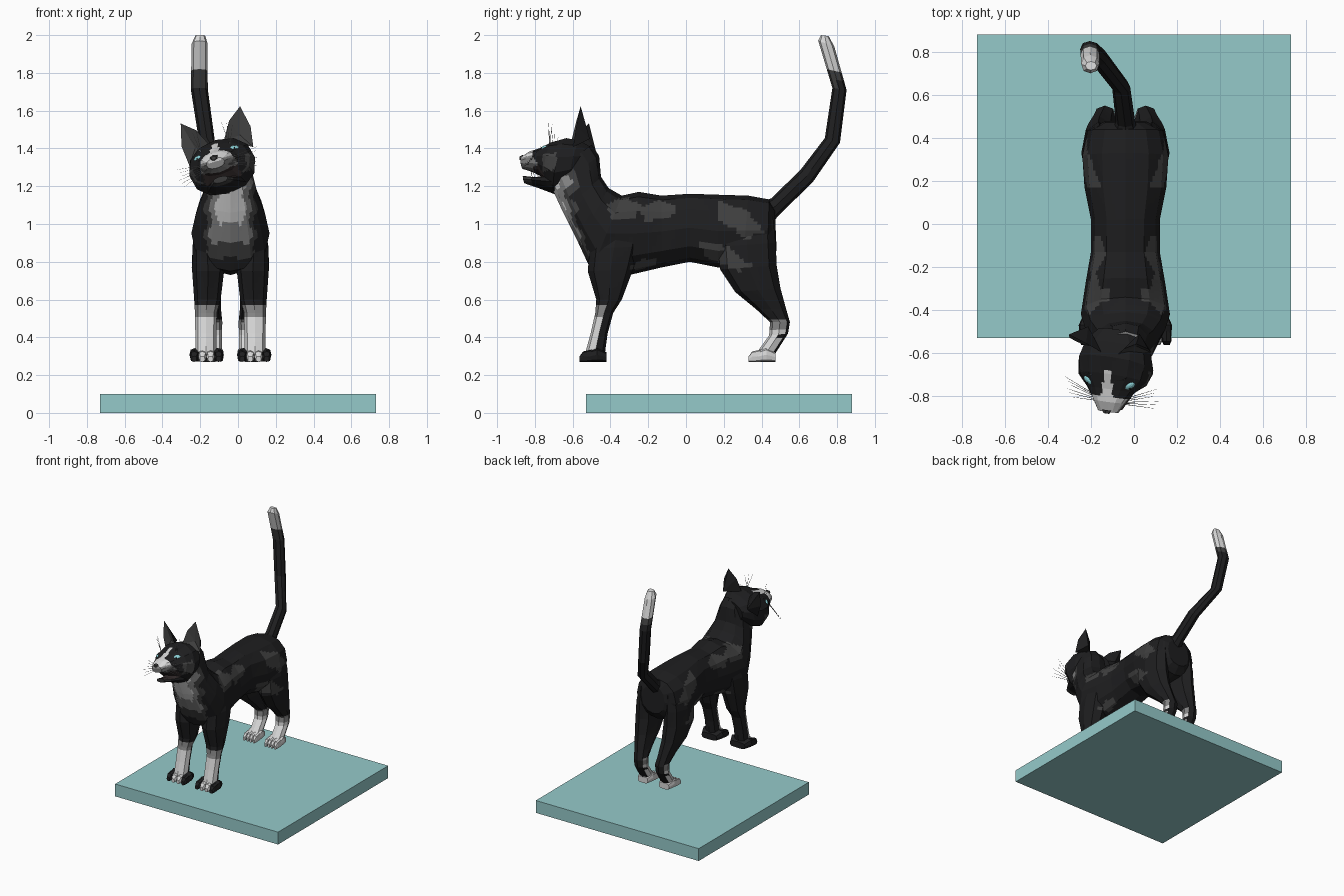
import bpy, bmesh, math
from mathutils import Matrix, Vector

if "Cube" in bpy.data.objects:
    bpy.data.objects.remove(bpy.data.objects["Cube"])

CX = -0.04  # body centre line


def mat(name, r, g, b):
    m = bpy.data.materials.new(name)
    m.diffuse_color = (r, g, b, 1)
    m.use_nodes = True
    m.node_tree.nodes["Principled BSDF"].inputs["Base Color"].default_value = m.diffuse_color
    return m


MATS = [mat("black fur", .013, .013, .014), mat("dark grey fur", .05, .05, .05),
        mat("mid grey fur", .24, .24, .24), mat("white fur", .68, .68, .68),
        mat("eye cyan", .27, .66, .70), mat("platform teal", .30, .59, .59),
        mat("mouth dark", .03, .022, .022)]
BLACK, DARK, MID, WHITE, CYAN, TEAL, MOUTH = range(7)


def finish(bm, name, rule, m=None):
    """Colour faces by rule(centre, normal) or index, then link the object."""
    bmesh.ops.recalc_face_normals(bm, faces=bm.faces[:])
    bm.normal_update()
    for f in bm.faces:
        f.material_index = rule(f.calc_center_median(), f.normal) if callable(rule) else rule
    if m:
        bm.transform(m)
    me = bpy.data.meshes.new(name)
    bm.to_mesh(me)
    bm.free()
    for k in MATS:
        me.materials.append(k)
    ob = bpy.data.objects.new(name, me)
    bpy.context.collection.objects.link(ob)
    return ob


def loft(name, rings, rule, n=10, p=.9, cuts=0, m=None):
    """Rings: (x centre, half width, top y, top z, bottom y, bottom z)."""
    bm = bmesh.new()
    loops = []
    for x, w, ya, za, yb, zb in rings:
        c = Vector((x, (ya + yb) / 2, (za + zb) / 2))
        up = Vector((0, (ya - yb) / 2, (za - zb) / 2))
        loop = []
        for i in range(n):
            t = 2 * math.pi * i / n + math.pi / 2
            co, si = math.cos(t), math.sin(t)
            co = math.copysign(abs(co) ** p, co)
            si = math.copysign(abs(si) ** p, si)
            loop.append(bm.verts.new(c + Vector((w * co, 0, 0)) + up * si))
        loops.append((c, loop))
    for (_, a), (_, b) in zip(loops, loops[1:]):
        for i in range(n):
            bm.faces.new((a[i], a[(i + 1) % n], b[(i + 1) % n], b[i]))
    for c, l in (loops[0], loops[-1]):
        v = bm.verts.new(c)
        for i in range(n):
            bm.faces.new((l[i], l[(i + 1) % n], v))
    if cuts:
        bmesh.ops.subdivide_edges(bm, edges=bm.edges[:], cuts=cuts, use_grid_fill=True)
    return finish(bm, name, rule, m)


# coat patches on both flanks: y, z, radius y, radius z, tilt in degrees
PATCHES = [(-.33, 1.08, .085, .06, 0), (-.15, 1.07, .10, .05, 5), (.28, 1.02, .13, .06, -35),
           (.20, .83, .14, .045, -25), (-.22, .78, .07, .035, 15)]


def coat(c, n):
    if abs(c.x - CX) > .07:
        for y, z, ry, rz, a in PATCHES:
            a = math.radians(a)
            dy, dz = c.y - y, c.z - z
            u = (dy * math.cos(a) + dz * math.sin(a)) / ry
            v = (dz * math.cos(a) - dy * math.sin(a)) / rz
            if math.hypot(u, v) < 1 + .12 * math.sin(5 * math.atan2(v, u)):
                return DARK
    return BLACK


def body_rule(c, n):
    d = abs(c.x - CX) + .012 * math.sin(c.z * 45)
    if c.y < -.48 and n.y < -.15:
        if c.z > 1.0 and d < .075:
            return WHITE
        if c.z > .9 and d < .105:
            return MID
        if c.z > .82 and d < .13:
            return DARK
    return coat(c, n)


# body, chest and neck
body = [(.10, .47, 1.08, .48, .86), (.175, .44, 1.13, .43, .80), (.20, .33, 1.15, .30, .78),
        (.19, .17, 1.155, .17, .77), (.16, .02, 1.16, .02, .80), (.16, -.13, 1.15, -.13, .77),
        (.185, -.25, 1.17, -.30, .73), (.207, -.34, 1.15, -.50, .75), (.185, -.41, 1.19, -.57, .90),
        (.145, -.45, 1.25, -.65, 1.06), (.115, -.46, 1.36, -.71, 1.19), (.10, -.50, 1.42, -.74, 1.24)]
loft("body", [(CX,) + r for r in body], body_rule, n=12, p=.88, cuts=5)


# legs and paws: offset, half width, back y/z, front y/z
def front_rule(c, n):
    if c.z < .57 and n.y < .25:
        return WHITE if c.z < .51 else MID
    return coat(c, n)


def hind_rule(c, n):
    if c.z < .50 and n.y < .35:
        return WHITE if c.z < .44 else MID
    return coat(c, n)


FRONT = [(.12, .05, -.24, 1.02, -.48, 1.0), (.125, .075, -.25, .88, -.51, .87),
         (.118, .085, -.28, .76, -.52, .75), (.122, .07, -.34, .60, -.475, .60),
         (.13, .058, -.385, .53, -.48, .53), (.13, .056, -.415, .42, -.505, .42),
         (.13, .056, -.43, .31, -.535, .31)]
HIND = [(.12, .05, .46, 1.04, .20, 1.02), (.125, .075, .475, .90, .17, .88),
        (.125, .08, .48, .78, .18, .76), (.12, .07, .50, .66, .26, .64),
        (.105, .055, .53, .55, .37, .55), (.095, .052, .55, .48, .445, .48),
        (.095, .05, .54, .42, .44, .41), (.095, .05, .47, .31, .375, .32)]
for side, s in (("left", -1), ("right", 1)):
    for end, leg, rule in (("front", FRONT, front_rule), ("hind", HIND, hind_rule)):
        loft(f"{end}_leg_{side}", [(CX + s * r[0],) + r[1:] for r in leg], rule, n=8, cuts=4)
    for end, off, w, y, base in (("front", .127, .09, -.42, BLACK), ("hind", .095, .06, .475, WHITE)):
        x = CX + s * off
        loft(f"{end}_paw_{side}", [(x, w * .75, y, .32, y, .27), (x, w, y - .05, .345, y - .05, .27),
                                   (x, w * .95, y - .11, .32, y - .11, .27)], base, n=12, p=.5)
        for k in range(4):
            tx = x + w * (k - 1.5) * .48
            outer = base == BLACK and (k == 0 or k == 3)
            loft(f"{end}_toe_{side}_{k + 1}",
                 [(tx, w * .23, y - .08, .335, y - .08, .27), (tx, w * .24, y - .125, .325, y - .125, .27),
                  (tx, w * .15, y - .143, .30, y - .143, .27)],
                 BLACK if outer else WHITE, n=8, p=.65)

# tail with pale tip
tail = [(CX, .06, .40, 1.12, .45, 1.0), (CX, .045, .45, 1.135, .505, 1.06),
        (-.06, .042, .605, 1.285, .67, 1.22), (-.165, .042, .735, 1.455, .815, 1.43),
        (-.205, .045, .775, 1.72, .85, 1.71), (-.203, .042, .70, 1.97, .785, 1.94),
        (-.20, .026, .715, 2.0, .755, 1.995)]
loft("tail", tail, lambda c, n: WHITE if c.z > 1.81 else DARK if c.z > 1.74 else BLACK, n=8, cuts=4)

# head, modelled upright, then rolled and turned
HEAD = (Matrix.Translation((-.085, -.63, 1.32)) @ Matrix.Rotation(math.radians(-8), 4, 'Z')
        @ Matrix.Rotation(math.radians(-16), 4, 'Y') @ Matrix.Translation((0, .63, -1.32)))


def head_rule(c, n):
    ax = abs(c.x)
    if c.y < -.69 and c.z > 1.33 and ax < .022 + .12 * max(0, -.74 - c.y):
        return WHITE
    if c.y < -.80 and c.z > 1.27:
        return WHITE if c.z > 1.34 else MID
    if c.y < -.74 and c.z < 1.33 and ax < .10:
        return MID if c.z > 1.285 else MOUTH
    if -.74 < c.y < -.66 and 1.24 < c.z < 1.33 and ax > .11:
        return DARK
    return BLACK


skull = [(.10, -.49, 1.40, -.51, 1.27), (.16, -.55, 1.435, -.60, 1.19), (.182, -.62, 1.45, -.69, 1.155),
         (.168, -.70, 1.425, -.74, 1.21), (.115, -.77, 1.395, -.775, 1.26),
         (.078, -.83, 1.38, -.82, 1.28), (.05, -.876, 1.35, -.87, 1.295)]
loft("head", [(0,) + r for r in skull], head_rule, n=12, cuts=4, m=HEAD)
jaw = [(.11, -.70, 1.25, -.69, 1.16), (.075, -.79, 1.235, -.785, 1.195), (.04, -.86, 1.248, -.855, 1.215)]
loft("lower_jaw", [(0,) + r for r in jaw],
     lambda c, n: MOUTH if n.z > .5 else DARK if c.y < -.80 else BLACK, n=10, cuts=2, m=HEAD)
loft("nose", [(0, .024, -.868, 1.368, -.868, 1.335), (0, .014, -.884, 1.36, -.884, 1.34)], DARK, n=6, m=HEAD)


def ball(name, centre, size, colour, turn):
    bm = bmesh.new()
    bmesh.ops.create_uvsphere(bm, u_segments=12, v_segments=8, radius=1)
    bm.transform(Matrix.Translation(centre) @ Matrix.Rotation(turn, 4, 'Z') @ Matrix.Diagonal((*size, 1)))
    finish(bm, name, colour, HEAD)


def whisker(name, a, b):
    a, b = Vector(a), Vector(b)
    bm = bmesh.new()
    bmesh.ops.create_cone(bm, segments=3, radius1=.002, radius2=.0006, depth=(b - a).length, cap_ends=True)
    bm.transform(Matrix.Translation((a + b) / 2) @ (b - a).to_track_quat('Z', 'Y').to_matrix().to_4x4())
    finish(bm, name, MID, HEAD)


for side, s in (("left", -1), ("right", 1)):
    # eyes and pupils
    ball(f"eye_{side}", (s * .096, -.737, 1.365), (.036, .022, .026), CYAN, s * .6)
    ball(f"pupil_{side}", (s * .104, -.754, 1.366), (.005, .006, .016), BLACK, s * .6)
    # ears: dished inner face and closed back
    bm = bmesh.new()
    rim = [bm.verts.new((s * x, y, z)) for x, y, z in
           ((.178, -.575, 1.36), (.192, -.56, 1.47), (.165, -.545, 1.588), (.092, -.575, 1.53), (.04, -.605, 1.435))]
    dish = bm.verts.new((s * .125, -.555, 1.44))
    back = bm.verts.new((s * .125, -.495, 1.42))
    for i in range(5):
        j = (i + 1) % 5
        bm.faces.new((rim[i], rim[j], dish))
        bm.faces.new((rim[j], rim[i], back))
    finish(bm, f"ear_{side}", lambda c, n: DARK if n.y < -.2 and c.z > 1.41 else BLACK, HEAD)
    # whiskers and brow hairs
    for k in range(6):
        whisker(f"whisker_{side}_{k + 1}", (s * .06, -.83 + .004 * k, 1.30 + .006 * k),
                (s * (.20 + .012 * (k % 3)), -.83 + .018 * k, 1.25 + .02 * k))
    for k in range(3):
        whisker(f"brow_hair_{side}_{k + 1}", (s * .08, -.715, 1.40),
                (s * (.07 + .025 * k), -.73 + .015 * k, 1.53 - .015 * k))

# platform
bm = bmesh.new()
bmesh.ops.create_cube(bm, size=1)
bm.transform(Matrix.Translation((0, .175, .05)) @ Matrix.Diagonal((1.46, 1.41, .10, 1)))
finish(bm, "platform", TEAL)
